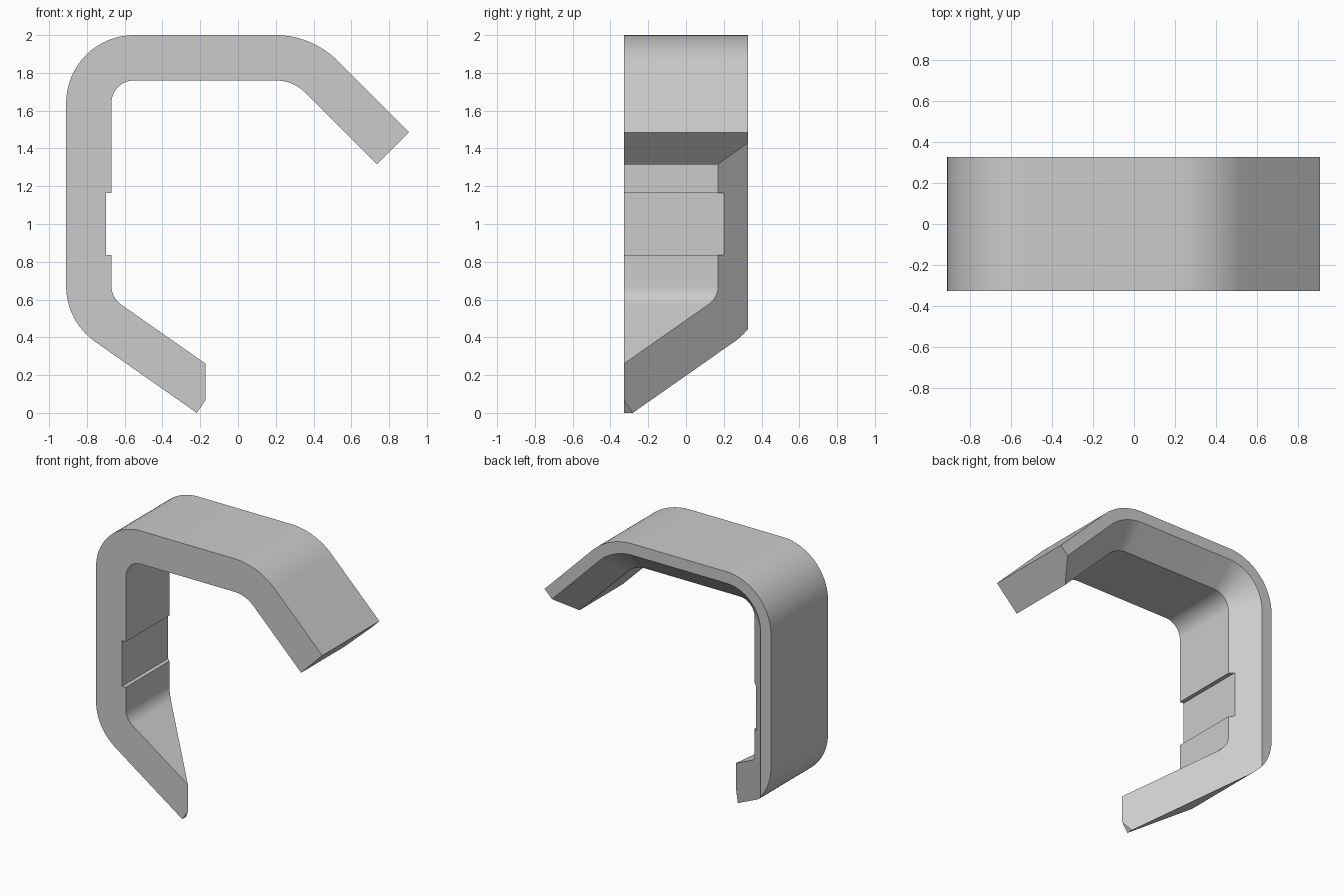
import bpy
import bmesh
from math import cos, sin, radians, sqrt

if "Cube" in bpy.data.objects:
    bpy.data.objects.remove(bpy.data.objects["Cube"], do_unlink=True)

HALF_DEPTH = 0.327
THICK = 0.24
CHAMFER_Y = 0.17      # depth at which the rear inner chamfer starts
UPPER_LEFT, UPPER_RIGHT, LOWER = (-0.55, 1.64), (0.2, 1.54), (-0.55, 0.672)
LEG_LENGTH, ARM_LENGTH = 0.657, 0.537


def arc(center, radius, start, end, steps=16):
    angles = [radians(start + (end - start) * i / steps) for i in range(steps + 1)]
    return [(center[0] + radius * cos(a), center[1] + radius * sin(a)) for a in angles]


def along(point, angle, length):
    a = radians(angle)
    return (point[0] + length * cos(a), point[1] + length * sin(a))


def loft(name, sections):
    """Join matching (y, points) outlines into one closed solid."""
    bm = bmesh.new()
    rings = [[bm.verts.new((x, y, z)) for x, z in pts] for y, pts in sections]
    for a, b in zip(rings, rings[1:]):
        for i in range(len(a)):
            j = (i + 1) % len(a)
            bm.faces.new((a[i], a[j], b[j], b[i]))
    bm.faces.new(rings[0])
    bm.faces.new(rings[-1])
    bmesh.ops.remove_doubles(bm, verts=bm.verts[:], dist=1e-5)
    bmesh.ops.recalc_face_normals(bm, faces=bm.faces[:])
    mesh = bpy.data.meshes.new(name)
    bm.to_mesh(mesh)
    bm.free()
    obj = bpy.data.objects.new(name, mesh)
    bpy.context.collection.objects.link(obj)
    return obj


# Hook outline: outer side from leg tip to arm tip, then the inner side back
def side(extra):
    lower = arc(LOWER, 0.12 + extra, 235, 180)
    upper = (arc(UPPER_LEFT, 0.12 + extra, 180, 90)
             + arc(UPPER_RIGHT, 0.22 + extra, 90, 45))
    return ([along(lower[0], -35, LEG_LENGTH)] + lower,
            upper + [along(upper[-1], -45, ARM_LENGTH)])


outer_low, outer_high = side(THICK)
inner_low, inner_high = side(0)
groove = [(-0.67, 1.165), (-0.7, 1.165), (-0.7, 0.835), (-0.67, 0.835)]
outline = outer_low + outer_high + inner_high[::-1] + groove + inner_low[::-1]
hook = loft("hook_bracket", [(-HALF_DEPTH, outline), (HALF_DEPTH, outline)])


# Cutter: flared rear opening that runs straight down and slices the leg
def opening(y):
    d = y - CHAMFER_Y
    path = (arc(UPPER_LEFT, 0.12 + d, 180, 90)
            + arc(UPPER_RIGHT, 0.22 + d, 90, 45))
    far = along(path[-1], -45, sqrt(0.98))
    return [(path[0][0], -0.3)] + path + [far, (far[0], -0.3)]


mid = CHAMFER_Y - 0.015
front_y = -0.4
front_x = -0.5 - front_y
front = [(max(x, front_x), min(z, 1.3)) for x, z in opening(mid)]
cutter = loft("opening_cutter",
              [(front_y, front), (mid, opening(mid)), (0.365, opening(0.365))])
cutter.hide_render = True

cut = hook.modifiers.new("opening", "BOOLEAN")
cut.operation = "DIFFERENCE"
cut.solver = "EXACT"
cut.object = cutter
bpy.context.view_layer.objects.active = hook
hook.select_set(True)
bpy.ops.object.modifier_apply(modifier=cut.name)
bpy.data.objects.remove(cutter, do_unlink=True)

# Single plain grey
grey = bpy.data.materials.new("plain_grey")
grey.use_nodes = True
color = (0.6, 0.6, 0.6, 1)
grey.diffuse_color = color
grey.node_tree.nodes["Principled BSDF"].inputs["Base Color"].default_value = color
hook.data.materials.clear()
hook.data.materials.append(grey)
bpy.ops.object.shade_smooth_by_angle(angle=radians(25))
